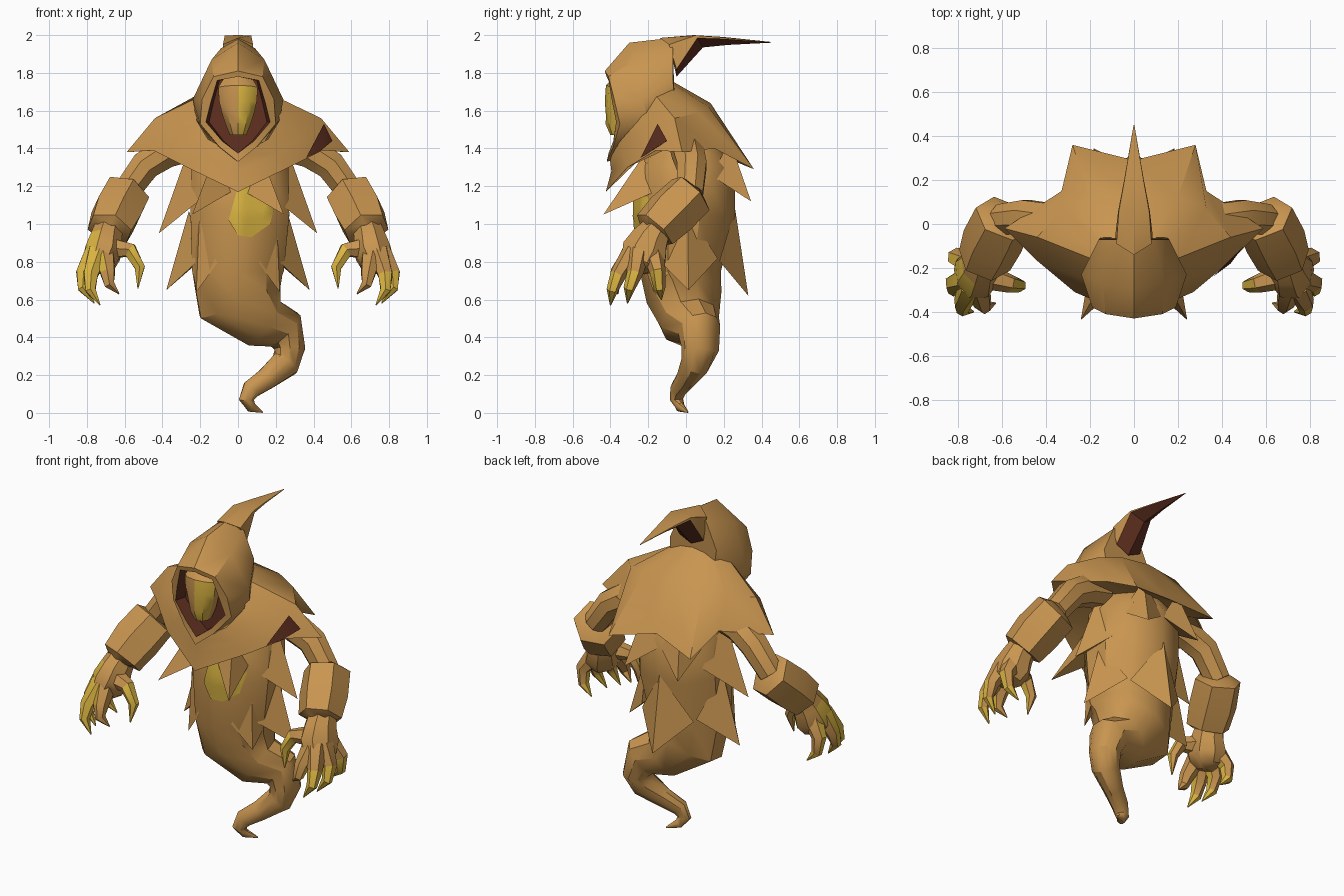
import bpy
import bmesh
from math import sin, cos, pi, radians
from mathutils import Vector
from mathutils.bvhtree import BVHTree

default_cube = bpy.data.objects.get("Cube")
if default_cube:
    bpy.data.objects.remove(default_cube, do_unlink=True)


def make_material(name, colour):
    material = bpy.data.materials.new(name)
    material.use_nodes = True
    material.diffuse_color = (*colour, 1)
    material.node_tree.nodes["Principled BSDF"].inputs["Base Color"].default_value = (*colour, 1)
    return material


TAN, DARK, YELLOW = range(3)
MATERIALS = [
    make_material("tan cloth", (.58, .3, .08)),
    make_material("dark red lining", (.12, .03, .015)),
    make_material("ochre yellow", (.72, .47, .055)),
]


def finish(name, bm, rule=None, smooth_angle=35):
    """Clean the mesh, colour its faces by the rule and link the object."""
    bmesh.ops.remove_doubles(bm, verts=bm.verts[:], dist=.0005)
    bmesh.ops.recalc_face_normals(bm, faces=bm.faces[:])
    for face in bm.faces:
        face.smooth = True
        face.material_index = rule(face.calc_center_median(), face.normal) if rule else TAN
    mesh = bpy.data.meshes.new(name)
    bm.to_mesh(mesh)
    bm.free()
    for material in MATERIALS:
        mesh.materials.append(material)
    mesh.set_sharp_from_angle(angle=radians(smooth_angle))
    obj = bpy.data.objects.new(name, mesh)
    bpy.context.collection.objects.link(obj)
    return obj


def bridge(name, rings, rule=None, caps=(True, True)):
    """Skin a list of closed rings that have equal point counts."""
    bm = bmesh.new()
    loops = [[bm.verts.new(point) for point in ring] for ring in rings]
    count = len(loops[0])
    for first, second in zip(loops, loops[1:]):
        for i in range(count):
            j = (i + 1) % count
            bm.faces.new((first[i], first[j], second[j], second[i]))
    for loop, wanted in zip((loops[0], loops[-1]), caps):
        if wanted:
            bm.faces.new(loop)
    return finish(name, bm, rule)


def mirror_ring(half):
    """Complete a half ring that starts and ends on the middle plane."""
    return half + [(-x, y, z) for x, y, z in reversed(half[1:-1])]


def sweep(name, stations, sides=8, rule=None, reference=(0, 1, 0)):
    """Skin ellipses along a path; a station is centre, width, depth."""
    centres = [Vector(s[:3]) for s in stations]
    rings = []
    for i, station in enumerate(stations):
        tangent = centres[min(i + 1, len(centres) - 1)] - centres[max(i - 1, 0)]
        across = tangent.cross(Vector(reference)).normalized()
        depth = across.cross(tangent).normalized()
        angles = [2 * pi * (k + .5) / sides for k in range(sides)]
        rings.append([centres[i] + across * station[3] * cos(a) + depth * station[-1] * sin(a)
                      for a in angles])
    return bridge(name, rings, rule)


# Torso running into the curling ghost tail
body = sweep("body_and_tail", [
    (0, 0, 1.42, .2, .18), (.01, 0, 1.3, .27, .26), (.01, -.01, 1.05, .275, .27),
    (0, -.03, .75, .255, .215), (.01, -.01, .61, .245, .2), (.13, .02, .48, .15, .16),
    (.245, .07, .44, .12, .115), (.275, .075, .34, .085, .1), (.25, .05, .26, .08, .08),
    (.15, 0, .18, .06, .055), (.07, -.04, .125, .052, .045), (.045, -.05, .07, .042, .035),
    (.07, -.03, .03, .028, .025), (.13, .01, .004, .004, .004),
], sides=10)

# Yellow patch laid on the chest
surface = BVHTree.FromPolygons([v.co for v in body.data.vertices],
                               [p.vertices[:] for p in body.data.polygons])
bm = bmesh.new()
outline = [(-.05, 1.02), (0, .94), (.07, .93), (.17, 1), (.2, 1.12), (.15, 1.22), (0, 1.2)]
rim = [bm.verts.new((x, -1, z)) for x, z in outline]
middle = bm.verts.new((.08, -1, 1.06))
for start, end in zip(rim, rim[1:] + rim[:1]):
    bm.faces.new((start, end, middle))
bmesh.ops.subdivide_edges(bm, edges=bm.edges[:], cuts=3, use_grid_fill=True)
for vert in bm.verts:
    hit = surface.ray_cast(vert.co, Vector((0, 1, 0)))[0]
    vert.co.y = hit.y - .007
finish("chest_patch", bm, lambda c, n: YELLOW)


# Pointed cloth flaps around the torso
def flap(name, angle, spread, top, tip, reach):
    def around(turn, radius, z):
        a = radians(angle + turn)
        return (radius * sin(a), -radius * cos(a), z)
    bm = bmesh.new()
    shoulder = top + (tip - top) * .6
    corners = [around(0, .26, top), around(-spread, .25, shoulder),
               around(spread, .25, shoulder), around(0, reach, tip)]
    bmesh.ops.convex_hull(bm, input=[bm.verts.new(c) for c in corners])
    finish(name, bm)


for side, label in ((1, "left"), (-1, "right")):
    flap("front_flap_" + label, side * 29, 22, 1.36, 1.05, .5)
    flap("upper_side_flap_" + label, side * 88, 36, 1.4, .95, .42)
    flap("lower_side_flap_" + label, side * 92, 40, 1.07, .65, .38)
    flap("front_wrap_" + label, side * 52, 26, 1.02, .64, .28)
    flap("upper_back_flap_" + label, side * 152, 28, 1.45, 1.12, .39)
flap("back_flap", 180, 45, 1.08, .62, .33)

# Wide ragged mantle over the shoulders
neck = [(0, -.405, 1.36), (.16, -.34, 1.45), (.22, -.25, 1.55), (.19, -.16, 1.68),
        (.13, -.1, 1.73), (.07, -.08, 1.75), (0, -.08, 1.76)]
shoulders = [(0, -.395, 1.28), (.2, -.34, 1.37), (.37, -.2, 1.48), (.44, -.06, 1.56),
             (.33, .07, 1.59), (.2, .12, 1.62), (0, .13, 1.64)]
hem = [(0, -.425, 1.17), (.27, -.31, 1.3), (.45, -.16, 1.39), (.59, -.02, 1.38),
       (.33, .15, 1.4), (.28, .36, 1.29), (0, .29, 1.35)]
under = [(x * .6, y * .6, 1.4) for x, y, z in hem]
bridge("mantle", [mirror_ring(r) for r in (neck, shoulders, hem, under)], caps=(False, True))

# Turned edge of the mantle that shows the lining
bm = bmesh.new()
plate = [(.455, -.15, 1.53), (.5, -.1, 1.44), (.44, -.18, 1.39), (.36, -.24, 1.35)]
bmesh.ops.convex_hull(bm, input=[bm.verts.new(p) for p in plate])
finish("turned_mantle_edge", bm, lambda c, n: DARK)

# Hood shell, with a dark hollow behind its opening
opening = [(0, -.42, 1.78), (.11, -.41, 1.76), (.145, -.39, 1.64), (.17, -.37, 1.54),
           (.085, -.385, 1.44), (0, -.41, 1.375)]
brim = [(0, -.43, 1.81), (.13, -.41, 1.78), (.19, -.38, 1.66), (.2, -.35, 1.53),
        (.1, -.385, 1.41), (0, -.42, 1.33)]
crown = [(0, -.3, 1.96), (.14, -.27, 1.87), (.24, -.23, 1.66), (.22, -.2, 1.55),
         (.13, -.25, 1.42), (0, -.3, 1.36)]
nape = [(0, -.08, 1.985), (.09, -.07, 1.93), (.16, -.07, 1.77), (.15, -.06, 1.66),
        (.1, -.1, 1.5), (0, -.1, 1.45)]
bridge("hood", [mirror_ring(r) for r in (opening, brim, crown, nape)], caps=(False, True))
hollow = [(x * .9, -.3, z) for x, y, z in opening]
bridge("hood_lining", [mirror_ring(r) for r in (opening, hollow)],
       lambda c, n: DARK, caps=(False, True))

# Long hood peak sweeping backwards, dark below
peak = [
    [(0, -.14, 1.985), (.08, -.09, 1.95), (.085, -.05, 1.82), (0, -.05, 1.78)],
    [(0, .04, 2), (.07, .05, 1.998), (.072, .06, 1.985), (0, .09, 1.935)],
    [(0, .2, 1.99), (.043, .2, 1.987), (.045, .2, 1.98), (0, .22, 1.948)],
    [(0, .45, 1.964), (.002, .45, 1.963), (.002, .45, 1.962), (0, .45, 1.96)],
]
bridge("hood_peak", [mirror_ring(r) for r in peak],
       lambda c, n: DARK if n.z < -.15 and c.y > -.03 else TAN)

# Gaunt face with one yellow cheek
sweep("face", [
    (0, -.33, 1.765, .08, .05), (0, -.345, 1.72, .11, .08), (0, -.35, 1.65, .105, .08),
    (0, -.345, 1.59, .09, .08), (0, -.34, 1.53, .07, .085), (0, -.34, 1.47, .045, .06),
], sides=10, rule=lambda c, n: YELLOW if n.y < -.3 and c.x > 0 and 1.49 < c.z < 1.7 else TAN)

# Arms, gauntlets and clawed hands
FINGERS = {
    "little_finger": [(.74, -.18, .85), (.81, -.15, .75), (.8, -.14, .66), (.74, -.13, .6)],
    "ring_finger": [(.76, -.25, .85), (.82, -.27, .74), (.82, -.3, .66), (.76, -.31, .58)],
    "middle_finger": [(.74, -.28, .85), (.78, -.36, .73), (.78, -.39, .65), (.73, -.4, .57)],
    "index_finger": [(.71, -.28, .84), (.69, -.36, .74), (.68, -.38, .68), (.63, -.36, .63)],
    "thumb": [(.66, -.24, .87), (.57, -.27, .86), (.52, -.28, .77), (.53, -.3, .66)],
}
THICKNESS = (.06, .043, .031, .003)


def claw_colour(side, thumb):
    """Yellow claw tips; the right hand is painted further up its front."""
    limit = .84 if thumb else (.73 if side > 0 else .86)
    return lambda c, n: (YELLOW if (c.z < .65 or c.z < limit and n.y < .15)
                         and (thumb or abs(c.x) > .71) else TAN)


def hand_colour(side):
    return lambda c, n: (YELLOW if side < 0 and c.x < -.72 and n.x < -.2 and n.y < .15
                         and c.z < .95 else TAN)


for side, label in ((1, "left"), (-1, "right")):
    def placed(stations):
        return [(side * s[0], *s[1:]) for s in stations]

    sweep("upper_arm_" + label, placed([
        (.24, 0, 1.42, .09), (.38, .01, 1.38, .09), (.49, .03, 1.31, .085), (.6, .02, 1.16, .075)]))
    sweep("gauntlet_" + label, placed([
        (.585, .04, 1.17, .08), (.595, .025, 1.155, .135), (.645, -.08, 1.055, .14),
        (.68, -.165, .97, .125), (.685, -.175, .955, .08)]), sides=6)
    sweep("hand_" + label, placed([
        (.685, -.15, .98, .08), (.7, -.19, .92, .09, .105), (.715, -.22, .85, .105, .13),
        (.735, -.245, .79, .09, .11), (.74, -.26, .75, .045)]), sides=8, rule=hand_colour(side))
    for finger, points in FINGERS.items():
        sweep(finger + "_" + label,
              placed([(*p, r) for p, r in zip(points, THICKNESS)]), sides=6,
              rule=claw_colour(side, finger == "thumb"))
